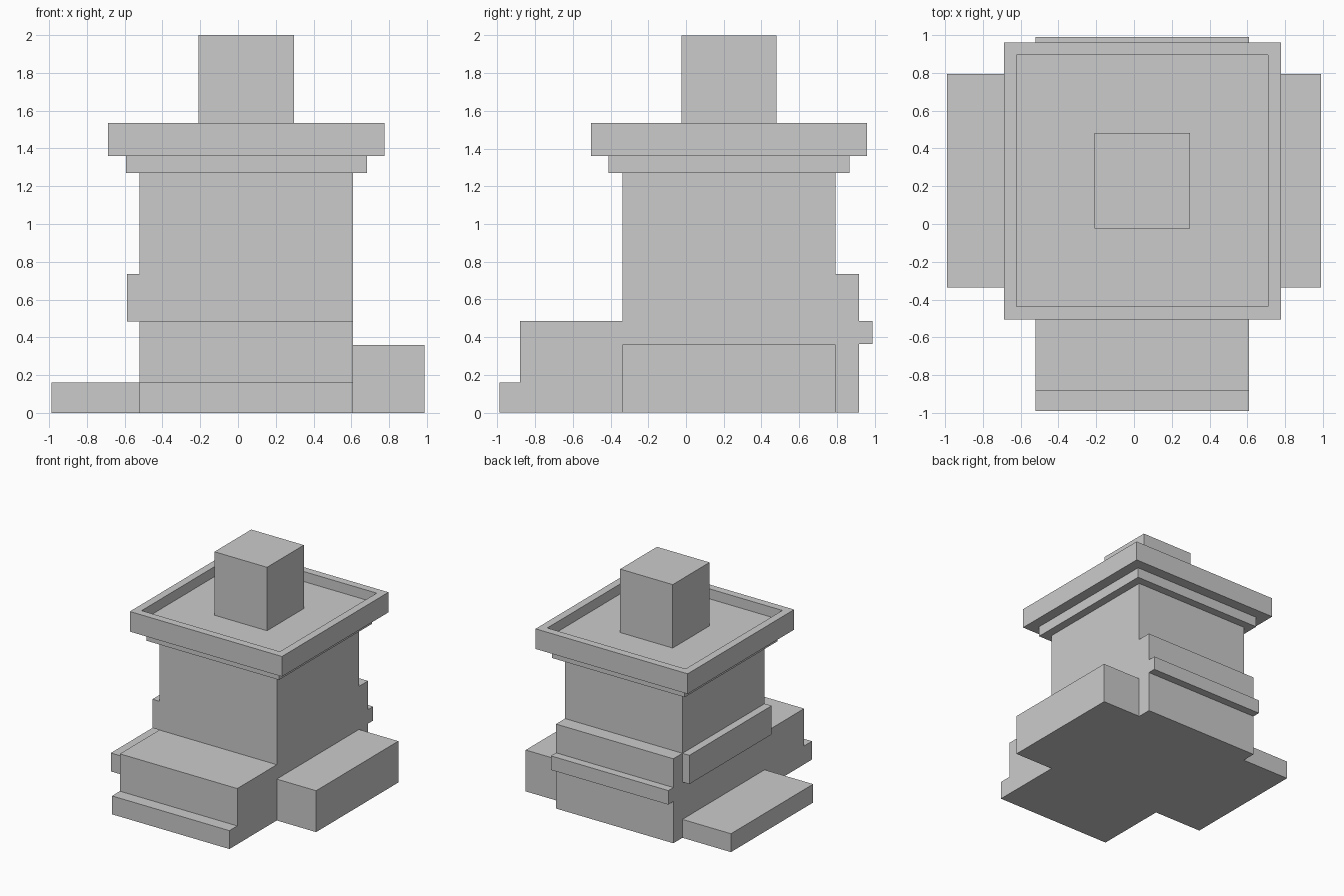
import bpy, bmesh

if "Cube" in bpy.data.objects:
    bpy.data.objects.remove(bpy.data.objects["Cube"])

CX, CY = 0.044, 0.228            # tower axis
H = 0.565                        # half width of the shaft
X0, X1, Y0, Y1 = CX - H, CX + H, CY - H, CY + H


def finish(name, bm):
    bmesh.ops.recalc_face_normals(bm, faces=bm.faces)
    mesh = bpy.data.meshes.new(name)
    bm.to_mesh(mesh)
    bm.free()
    obj = bpy.data.objects.new(name, mesh)
    bpy.context.collection.objects.link(obj)
    return obj


def box_bm(x0, x1, y0, y1, z0, z1):
    bm = bmesh.new()
    bmesh.ops.create_cube(bm, size=1)
    for v in bm.verts:
        v.co.x = x1 if v.co.x > 0 else x0
        v.co.y = y1 if v.co.y > 0 else y0
        v.co.z = z1 if v.co.z > 0 else z0
    return bm


def box(name, *dims):
    return finish(name, box_bm(*dims))


def square(half):
    return CX - half, CX + half, CY - half, CY + half


def profile_block(name, profile):
    """Extrude a closed (y, z) profile across the shaft width."""
    bm = bmesh.new()
    face = bm.faces.new([bm.verts.new((X0, y, z)) for y, z in profile])
    ext = bmesh.ops.extrude_face_region(bm, geom=[face], use_keep_orig=True)
    moved = [g for g in ext["geom"] if isinstance(g, bmesh.types.BMVert)]
    bmesh.ops.translate(bm, verts=moved, vec=(X1 - X0, 0, 0))
    return finish(name, bm)


# Shaft and the collar under the cap
box("shaft", *square(H), 0, 1.27)
box("collar", *square(0.638), 1.27, 1.36)

# Cap: slab with a sunken tray in the top
bm = box_bm(*square(0.732), 1.36, 1.535)
top = max(bm.faces, key=lambda f: f.calc_center_median().z)
bmesh.ops.inset_region(bm, faces=[top], thickness=0.094)
ext = bmesh.ops.extrude_discrete_faces(bm, faces=[top])
bmesh.ops.translate(bm, verts=list(ext["faces"][0].verts), vec=(0, 0, -0.087))
finish("cap_tray", bm)

# Chimney block standing in the tray
box("top_block", *square(0.253), 1.448, 2.0)

# Stepped front block
profile_block("front_steps", [(Y0, 0), (Y0, 0.485), (-0.88, 0.485),
                              (-0.88, 0.16), (-0.988, 0.16), (-0.988, 0)])

# Back block with a projecting band
profile_block("back_block", [(Y1, 0), (0.918, 0), (0.918, 0.363), (0.988, 0.363),
                             (0.988, 0.485), (0.918, 0.485), (0.918, 0.735), (Y1, 0.735)])

# Side blocks and the left wall band
box("right_block", X1, 0.988, Y0, Y1, 0, 0.36)
box("left_step", -0.988, X0, Y0, Y1, 0, 0.16)
box("left_band", -0.588, X0, Y0, Y1, 0.485, 0.735)
